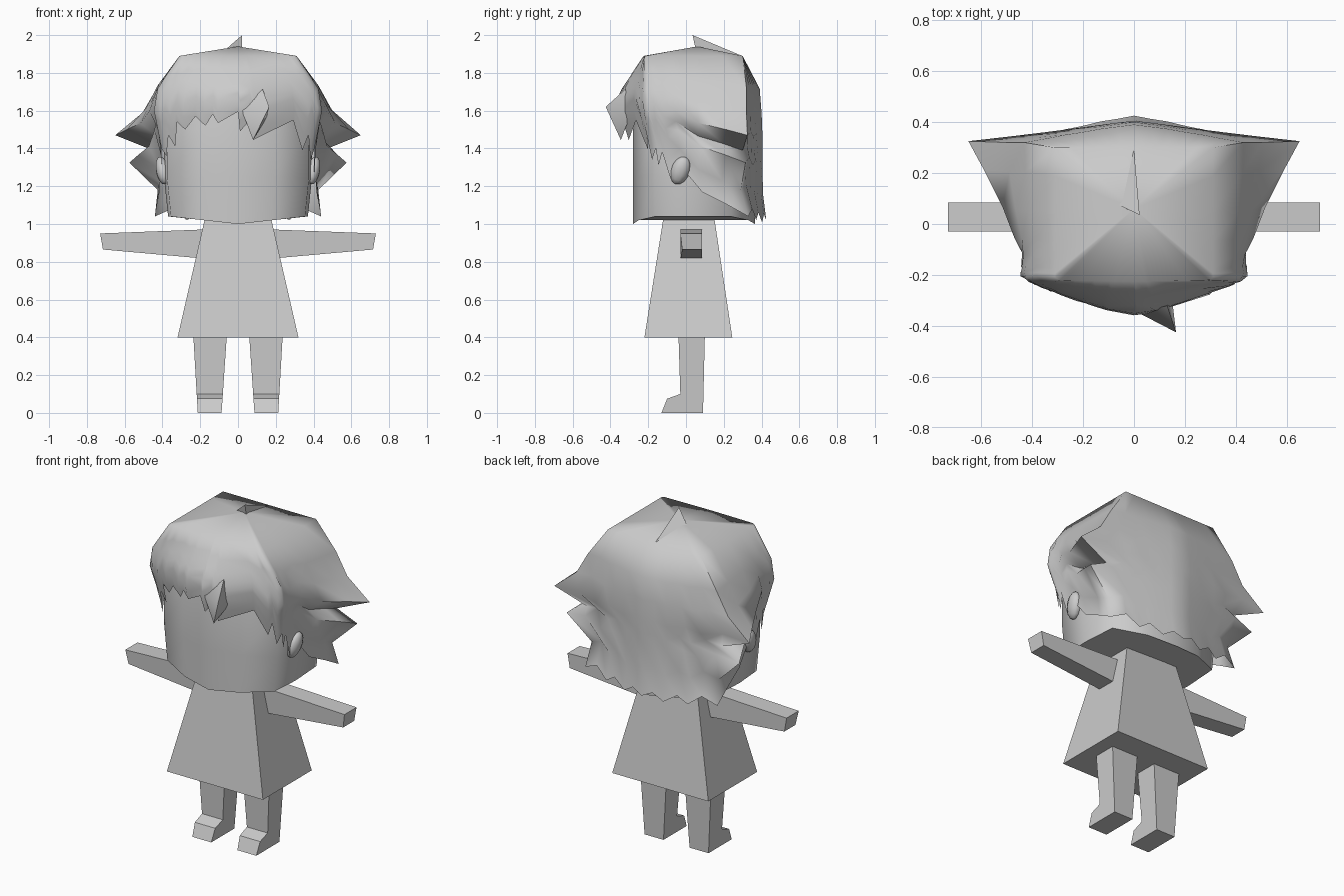
import bpy, bmesh, math
from mathutils import Matrix, Vector

old = bpy.data.objects.get("Cube")
if old:
    bpy.data.objects.remove(old, do_unlink=True)

grey = bpy.data.materials.new("plain grey")
grey.use_nodes = True
COLOUR = (0.6, 0.6, 0.6, 1)
grey.diffuse_color = COLOUR
grey.node_tree.nodes["Principled BSDF"].inputs["Base Color"].default_value = COLOUR


def make(name, verts, faces, smooth=None):
    """Mesh object with outward normals, optionally smooth below an angle."""
    me = bpy.data.meshes.new(name)
    me.from_pydata([tuple(v) for v in verts], [], faces)
    bm = bmesh.new()
    bm.from_mesh(me)
    bmesh.ops.recalc_face_normals(bm, faces=bm.faces)
    bm.to_mesh(me)
    bm.free()
    me.materials.append(grey)
    ob = bpy.data.objects.new(name, me)
    bpy.context.collection.objects.link(ob)
    if smooth:
        bpy.ops.object.select_all(action='DESELECT')
        ob.select_set(True)
        bpy.context.view_layer.objects.active = ob
        bpy.ops.object.shade_smooth_by_angle(angle=math.radians(smooth))
    return ob


def loft(name, rings, smooth=None):
    """Closed skin through rings of equal length, capped at both ends."""
    n = len(rings[0])
    verts = [p for r in rings for p in r]
    faces = [(k * n + i, k * n + (i + 1) % n, (k + 1) * n + (i + 1) % n, (k + 1) * n + i)
             for k in range(len(rings) - 1) for i in range(n)]
    faces += [tuple(range(n)), tuple(range(len(verts) - n, len(verts)))]
    return make(name, verts, faces, smooth)


def lerp(a, b, t):
    return a + (b - a) * t


def curve(points, z):
    """Piecewise linear value, points listed from high z to low z."""
    if z >= points[0][0]:
        return points[0][1]
    for (z0, v0), (z1, v1) in zip(points, points[1:]):
        if z >= z1:
            return lerp(v0, v1, (z0 - z) / (z0 - z1))
    return points[-1][1]


def rect(x, y0, y1, z):
    return [(-x, y0, z), (x, y0, z), (x, y1, z), (-x, y1, z)]


# Flared tunic
loft("tunic", [rect(0.32, -0.22, 0.245, 0.4), rect(0.175, -0.12, 0.15, 1.03)])

# Arms, legs and ears on both sides
for side, s in (("left", 1), ("right", -1)):
    arm = [[(s * xt, -0.03, zt), (s * xt, 0.085, zt), (s * xb, 0.085, zb), (s * xb, y, zb)]
           for xt, zt, xb, zb, y in ((0.1, 0.974, 0.1, 0.81, -0.03), (0.73, 0.95, 0.715, 0.865, -0.02))]
    loft(side + "_arm", arm)

    # side outline of leg and foot, extruded across with a taper
    outline = [(-0.04, 0.42), (-0.03, 0.1), (-0.1, 0.075), (-0.13, 0), (0.09, 0), (0.1, 0.42)]
    leg = [[(s * lerp(lo, hi, z / 0.4), y, z) for y, z in outline]
           for lo, hi in ((0.087, 0.06), (0.213, 0.236))]
    loft(side + "_leg", leg)

    bm = bmesh.new()
    bmesh.ops.create_uvsphere(bm, u_segments=10, v_segments=7, radius=1)
    m = (Matrix.Translation((s * 0.4, -0.03, 1.283)) @ Matrix.Rotation(math.radians(-20), 4, 'X')
         @ Matrix.Rotation(s * math.radians(10), 4, 'Y') @ Matrix.Diagonal((0.035, 0.05, 0.078, 1)))
    bm.transform(m)
    bm.verts.index_update()
    make(side + "_ear", [v.co.copy() for v in bm.verts],
         [tuple(v.index for v in f.verts) for f in bm.faces], 80)
    bm.free()

# Head: vertical walls with a slightly raised chin line at the sides
half = [(0, -0.28), (0.18, -0.25), (0.355, -0.165), (0.37, 0.02), (0.355, 0.24), (0.18, 0.33), (0, 0.365)]
section = half + [(-x, y) for x, y in half[-2:0:-1]]
head = []
for z, k in ((1.0, 1.0), (1.25, 1.06), (1.5, 1.06), (1.7, 0.9)):
    head.append([(x * k, y * (1 if k > 1 else k), z + (0.04 * min(1, abs(x) / 0.36) if z == 1.0 else 0))
                 for x, y in section])
loft("head", head, 60)

# Hair shell: columns of points run from crown to hem, all round the head
WIDTH = [(1.89, 0.31), (1.72, 0.425), (1.6, 0.445), (1.4, 0.405), (1.0, 0.395)]
FRONT = [(1.89, -0.225), (1.7, -0.35), (1.6, -0.36), (1.42, -0.31)]
CORNER = [(1.89, -0.22), (1.6, -0.215), (1.4, -0.17)]
BACK = [(1.89, 0.3), (1.72, 0.39), (1.52, 0.405), (1.18, 0.405), (1.03, 0.425)]
WING = [(0.31, 0.3, 1.89), (0.43, 0.32, 1.72), (0.505, 0.32, 1.59), (0.65, 0.325, 1.47),
        (0.45, 0.3, 1.39), (0.575, 0.315, 1.325), (0.425, 0.29, 1.18), (0.44, 0.33, 1.04)]
STEPS = [(1.89 - p[2]) / 0.85 for p in WING]


def front_column(x_hem, z_hem):
    u = x_hem / 0.41
    col = []
    for t in STEPS:
        z = lerp(1.89, z_hem, t)
        f, c = curve(FRONT, z), curve(CORNER, z)
        col.append((u * curve(WIDTH, z), lerp(f, c, abs(u) ** 1.4), z))
    return col


def side_column(sign, y_hem, z_hem):
    s = (y_hem + 0.18) / 0.51
    k = max(0, (s - 0.2) / 0.8)
    col = []
    for t, w in zip(STEPS, WING):
        z = lerp(1.89, z_hem, t)
        col.append((sign * lerp(curve(WIDTH, z), w[0], k), lerp(curve(CORNER, z), w[1], s), z))
    return col


def back_column(u, z_hem):
    col = []
    for t, w in zip(STEPS, WING):
        z = lerp(1.89, z_hem, t)
        col.append((u * lerp(w[0], 0.43 if t > 0.1 else 0.31, 1 - abs(u)),
                    lerp(curve(BACK, z), w[1], abs(u) ** 1.2), z))
    return col


fringe = [(-0.385, 1.36), (-0.36, 1.47), (-0.335, 1.41), (-0.305, 1.54), (-0.27, 1.5), (-0.21, 1.57),
          (-0.165, 1.52), (-0.125, 1.58), (-0.1, 1.535), (0, 1.595), (0.01, 1.49), (0.06, 1.55),
          (0.08, 1.445), (0.275, 1.55), (0.345, 1.39), (0.365, 1.47), (0.39, 1.34)]
sides = [(-0.17, 1.4), (-0.155, 1.31), (-0.135, 1.38), (-0.09, 1.24), (-0.03, 1.3), (0.08, 1.17), (0.22, 1.1)]
hem = [(0.8, 1.08), (0.62, 1.02), (0.48, 1.06), (0.3, 1.01), (0.15, 1.05), (0, 1.02)]

columns = [front_column(x, z) for x, z in fringe]
columns += [side_column(1, y, z) for y, z in sides] + [WING]
columns += [back_column(u, z) for u, z in hem] + [back_column(-u, z) for u, z in hem[-2::-1]]
columns += [[(-x, y, z) for x, y, z in WING]] + [side_column(-1, y, z) for y, z in reversed(sides)]

rows, count = len(STEPS), len(columns)
verts = [p for c in columns for p in c] + [(0, 0.06, 1.94)]
faces = []
for i in range(count):
    a, b = i * rows, (i + 1) % count * rows
    faces.append((a, b, count * rows))
    faces += [(a + r, a + r + 1, b + r + 1, b + r) for r in range(rows - 1)]
make("hair", verts, faces, 70)

# Swept lock on the fringe and a small tuft on the crown
make("fringe_lock", [(0.13, -0.32, 1.715), (0.165, -0.425, 1.62), (0.08, -0.345, 1.445),
                     (0.02, -0.35, 1.6), (0.15, -0.3, 1.56)],
     [(0, 3, 1), (3, 2, 1), (0, 1, 4), (1, 2, 4), (0, 4, 2, 3)], 60)
make("crown_tuft", [(0.022, 0.035, 2.0), (-0.07, 0.08, 1.92), (0.02, 0.05, 1.93), (0, 0.29, 1.893)],
     [(0, 1, 2), (0, 2, 3), (0, 3, 1), (1, 3, 2)])
